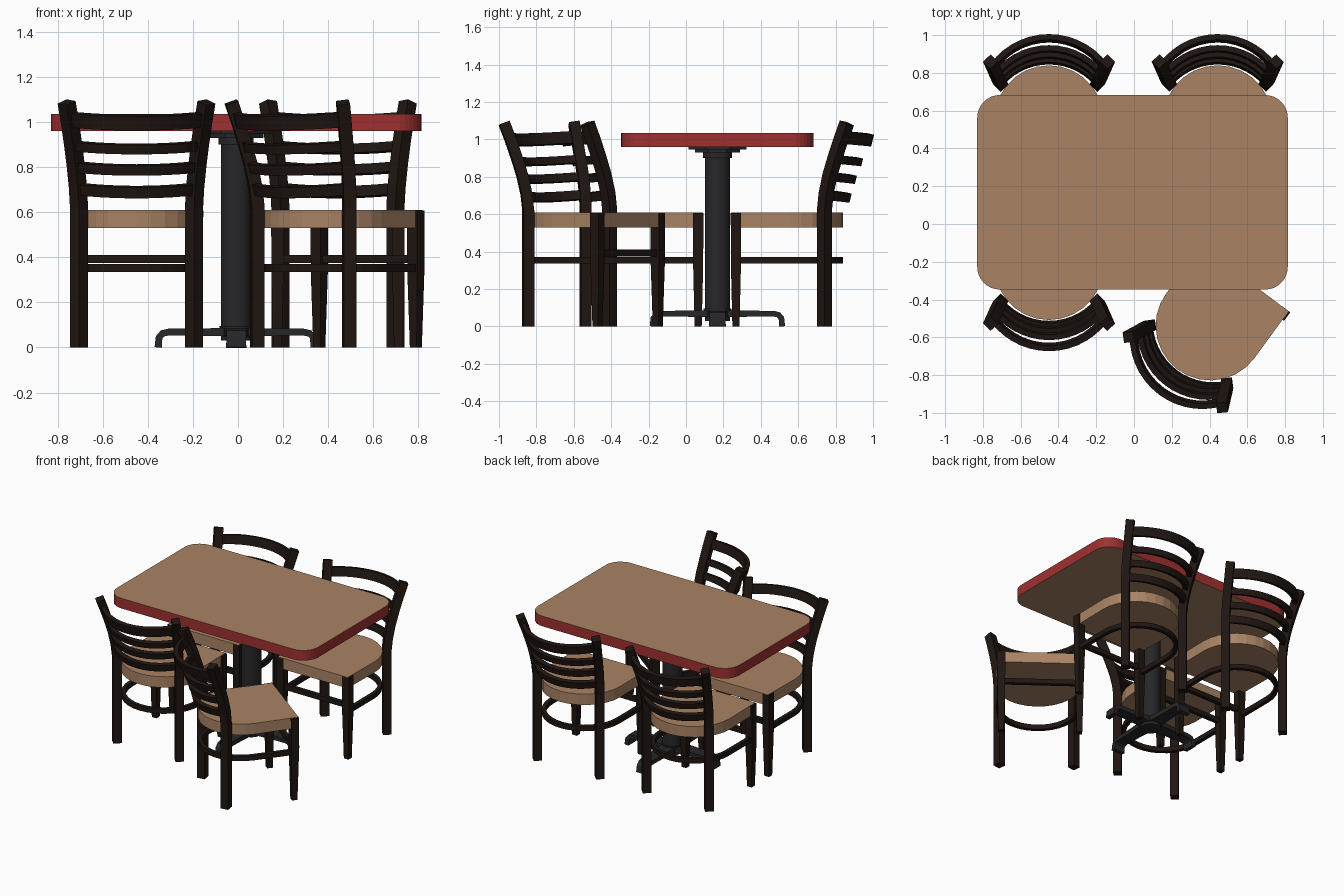
import bpy, bmesh
from math import pi, sin, cos, radians, atan2, hypot
from mathutils import Vector, Matrix

if "Cube" in bpy.data.objects:
    bpy.data.objects.remove(bpy.data.objects["Cube"])


def material(name, rgb):
    m = bpy.data.materials.new(name)
    m.diffuse_color = (*rgb, 1)
    m.use_nodes = True
    m.node_tree.nodes["Principled BSDF"].inputs["Base Color"].default_value = m.diffuse_color
    return m


TAN = material("tan_wood", (0.40, 0.23, 0.13))
DARK = material("dark_wood", (0.014, 0.008, 0.006))
RED = material("red_edge", (0.35, 0.03, 0.03))
METAL = material("black_metal", (0.02, 0.02, 0.022))


def to_mesh(bm, name, *mats):
    bmesh.ops.recalc_face_normals(bm, faces=bm.faces)
    me = bpy.data.meshes.new(name)
    bm.to_mesh(me)
    bm.free()
    for m in mats:
        me.materials.append(m)
    return me


def add_object(name, me, matrix=Matrix()):
    ob = bpy.data.objects.new(name, me)
    ob.matrix_world = matrix
    bpy.context.collection.objects.link(ob)
    return ob


def slab(outline, z0, z1):
    """Extrude a flat outline from z0 to z1."""
    bm = bmesh.new()
    f = bm.faces.new([bm.verts.new((x, y, z0)) for x, y in outline])
    r = bmesh.ops.extrude_face_region(bm, geom=[f])
    top = [v for v in r["geom"] if isinstance(v, bmesh.types.BMVert)]
    bmesh.ops.translate(bm, verts=top, vec=(0, 0, z1 - z0))
    return bm


def sweep(bm, pts, width, height, ref, scales=None):
    """Sweep a rectangle along a path; ref(p) gives the height direction."""
    pts = [Vector(p) for p in pts]
    rings = []
    for i, p in enumerate(pts):
        t = (pts[min(i + 1, len(pts) - 1)] - pts[max(i - 1, 0)]).normalized()
        side = t.cross(ref(p)).normalized()
        up = side.cross(t)
        s = scales[i] if scales else 1
        rings.append([bm.verts.new(p + side * a * width * s / 2 + up * b * height * s / 2)
                      for a, b in ((-1, -1), (1, -1), (1, 1), (-1, 1))])
    for a, b in zip(rings, rings[1:]):
        for k in range(4):
            bm.faces.new((a[k], a[(k + 1) % 4], b[(k + 1) % 4], b[k]))
    bm.faces.new(rings[0])
    bm.faces.new(rings[-1])


# ---- Table ----
TX, TY = -0.008, 0.168
HX, HY, R = 0.822, 0.515, 0.12
outline = []
for q, (sx, sy) in enumerate(((1, 1), (-1, 1), (-1, -1), (1, -1))):
    for i in range(9):
        a = (q + i / 8) * pi / 2
        outline.append((TX + sx * (HX - R) + R * cos(a), TY + sy * (HY - R) + R * sin(a)))
bm = slab(outline, 0.96, 1.035)
bm.normal_update()
for f in bm.faces:
    f.material_index = 0 if abs(f.normal.z) > 0.5 else 1
add_object("table_top", to_mesh(bm, "table_top", TAN, RED))


def disc(name, r, z0, z1, n=32):
    bm = slab([(r * cos(2 * pi * (i + .5) / n), r * sin(2 * pi * (i + .5) / n)) for i in range(n)], z0, z1)
    bm.normal_update()
    for f in bm.faces:
        f.smooth = abs(f.normal.z) < 0.5 and n > 8
    me = to_mesh(bm, name, METAL)
    for e in me.edges:
        e.use_edge_sharp = me.vertices[e.vertices[0]].co.z == me.vertices[e.vertices[1]].co.z
    return add_object(name, me, Matrix.Translation((TX, TY, 0)))


disc("column", 0.068, 0.03, 0.94)
disc("column_collar", 0.078, 0.90, 0.93)
disc("base_hub", 0.075, 0.05, 0.095)
disc("lower_mount_plate", 0.13, 0.93, 0.947, 8)
disc("upper_mount_plate", 0.168, 0.947, 0.961, 8)

# Four base feet that bend down to the floor
bm = bmesh.new()
sweep(bm, [(0, 0, .068), (.18, 0, .068), (.30, 0, .068), (.327, 0, .062), (.342, 0, .045), (.346, 0, 0)],
      0.09, 0.032, lambda p: Vector((.3 if p.x > .32 else 0, 0, 1)), [1.2, 1, .95, .95, .95, 1])
foot = to_mesh(bm, "base_foot", METAL)
for k in range(4):
    add_object("base_foot", foot, Matrix.Translation((TX, TY, 0)) @ Matrix.Rotation(k * pi / 2, 4, 'Z'))

# ---- Chair parts: origin midway between the rear posts, facing +y ----
parts = {}

# Seat with a round rear and square front
seat = [(.29 * cos(a), .19 + .29 * sin(a)) for a in (pi + pi * i / 14 for i in range(15))]
parts["seat"] = to_mesh(slab(seat + [(.285, .5), (-.285, .5)], 0.53, 0.61), "seat", TAN)

# Rear posts, upright then curving outward and back
bm = bmesh.new()
post = [(0, 0, 0), (0, 0, .3), (0, 0, .62), (.005, -.009, .71), (.015, -.03, .81),
        (.027, -.058, .905), (.040, -.087, .995), (.055, -.12, 1.087)]
for s in (-1, 1):
    sweep(bm, [(s * (.255 + x), y, z) for x, y, z in post], .057, .057, lambda p: Vector((1, 1, 0)))
parts["rear_posts"] = to_mesh(bm, "rear_posts", DARK)

# Tapered front legs
bm = bmesh.new()
for s in (-1, 1):
    sweep(bm, [(s * .268, .473, z) for z in (0, .33, .607)], .056, .056,
          lambda p: Vector((0, 1, 0)), [.68, .96, 1])
parts["front_legs"] = to_mesh(bm, "front_legs", DARK)

# Curved back slats: (height centre, slat height, half span, end y, sagitta)
bm = bmesh.new()
for z, h, half, y, sag in ((.695, .05, .258, -.007, .118), (.793, .045, .268, -.026, .128),
                           (.886, .042, .28, -.052, .135), (1.003, .065, .296, -.09, .153)):
    r = (half * half + sag * sag) / (2 * sag)
    cy = y - sag + r
    amax = atan2(half, r - sag)
    path = []
    for i in range(15):
        a = amax * (i / 7 - 1)
        path.append((r * sin(a), cy - r * cos(a), z + .008 - .014 * cos(a * pi / 2 / amax)))
    sweep(bm, path, .03, h, lambda p: Vector((p.x * .25 / r, (p.y - cy) * .25 / r, 1)))
parts["back_slats"] = to_mesh(bm, "back_slats", DARK)

# U-shaped hoop stretcher
bm = bmesh.new()
hoop = [(-.272, .47, .353)]
hoop += [(.272 * cos(a), .187 + .272 * sin(a), .353) for a in (pi + pi * i / 16 for i in range(17))]
sweep(bm, hoop + [(.272, .47, .353)], .028, .035, lambda p: Vector((0, 0, 1)))
parts["hoop_stretcher"] = to_mesh(bm, "hoop_stretcher", DARK)

# Straight front stretcher
bm = bmesh.new()
sweep(bm, [(-.26, .473, .392), (.26, .473, .392)], .028, .036, lambda p: Vector((0, 0, 1)))
parts["front_stretcher"] = to_mesh(bm, "front_stretcher", DARK)

# Place the four chairs
for label, x, y, turn in (("front_left", -.45, -.408, 0), ("front_right", .29, -.69, -37),
                          ("back_left", -.45, .74, 180), ("back_right", .443, .74, 180)):
    m = Matrix.Translation((x, y, 0)) @ Matrix.Rotation(radians(turn), 4, 'Z')
    for part, me in parts.items():
        add_object(f"{label}_chair_{part}", me, m)
